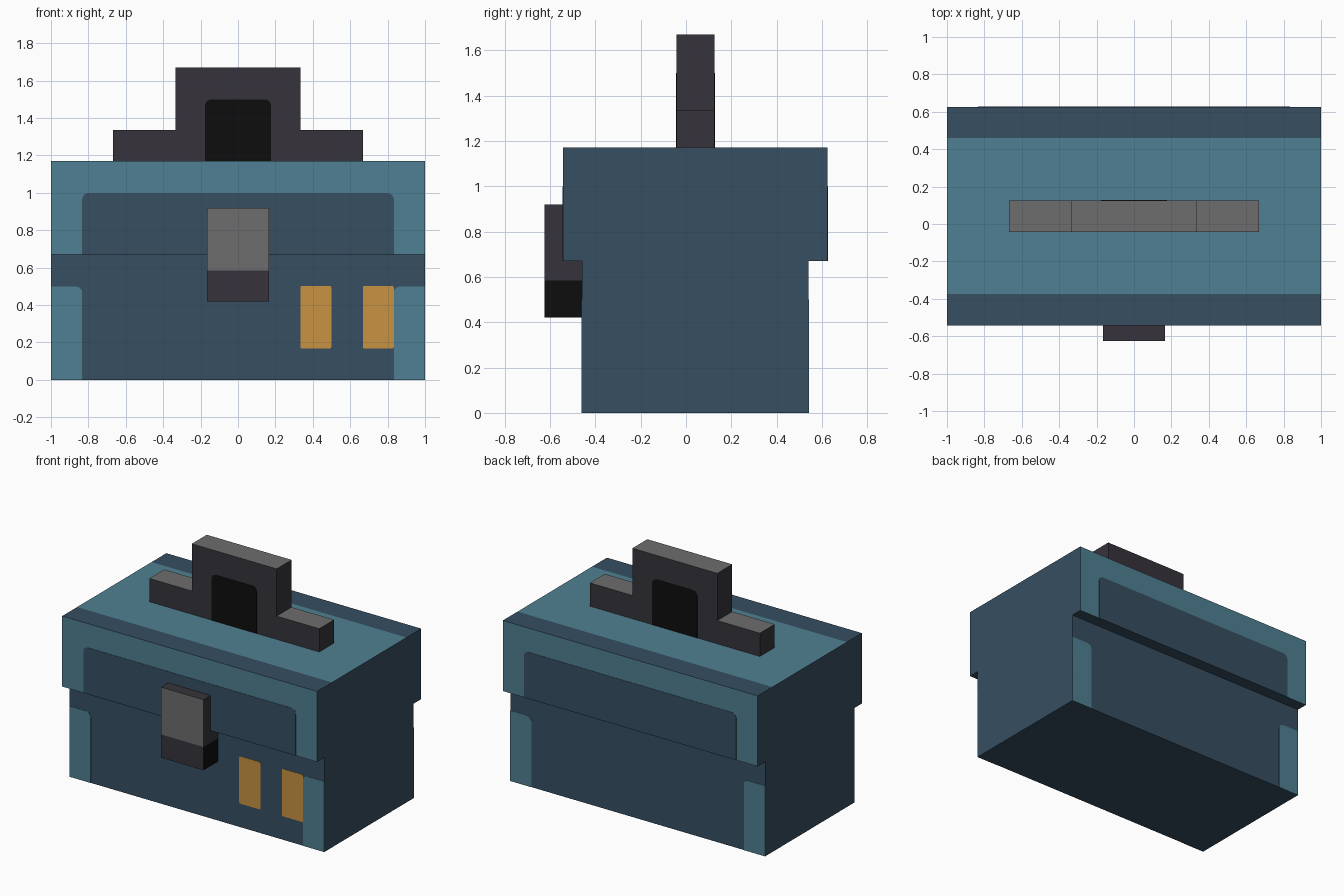
import bpy, bmesh, math

if "Cube" in bpy.data.objects:
    bpy.data.objects.remove(bpy.data.objects["Cube"])


def colour(name, r, g, b):
    """Flat material from display values, converted to linear."""
    m = bpy.data.materials.new(name)
    lin = [((c / 255 + 0.055) / 1.055) ** 2.4 if c > 10 else c / 255 / 12.92 for c in (r, g, b)]
    m.diffuse_color = (*lin, 1)
    m.use_nodes = True
    m.node_tree.nodes["Principled BSDF"].inputs["Base Color"].default_value = m.diffuse_color
    return m


NAVY = colour("navy", 54, 78, 97)
TEAL = colour("teal", 80, 128, 147)
GREY = colour("grey", 109, 109, 109)
DARK = colour("dark_grey", 54, 52, 59)
BLACK = colour("black", 13, 13, 13)
ORANGE = colour("orange", 200, 147, 68)


def finish(name, bm, mats, rule=None):
    """Turn a bmesh into an object; rule picks a material per face."""
    bmesh.ops.recalc_face_normals(bm, faces=bm.faces)
    bm.normal_update()
    if rule:
        for f in bm.faces:
            f.material_index = rule(f.normal, f.calc_center_median())
    me = bpy.data.meshes.new(name)
    bm.to_mesh(me)
    bm.free()
    for m in mats:
        me.materials.append(m)
    ob = bpy.data.objects.new(name, me)
    bpy.context.collection.objects.link(ob)
    return ob


def prism(outline, y0, y1):
    """Extrude an x-z outline from y0 to y1."""
    bm = bmesh.new()
    face = bm.faces.new([bm.verts.new((x, y0, z)) for x, z in outline])
    geo = bmesh.ops.extrude_face_region(bm, geom=[face])["geom"]
    verts = [v for v in geo if isinstance(v, bmesh.types.BMVert)]
    bmesh.ops.translate(bm, verts=verts, vec=(0, y1 - y0, 0))
    return bm


def rect(x0, x1, z0, z1):
    return [(x0, z0), (x1, z0), (x1, z1), (x0, z1)]


def rounded(x0, x1, z0, z1, radii):
    """Rectangle with radii for bottom-left, bottom-right, top-right, top-left."""
    pts = []
    for k, ((x, z), r) in enumerate(zip(rect(x0, x1, z0, z1), radii)):
        if r == 0:
            pts.append((x, z))
            continue
        cx = x + r * (1 if k in (0, 3) else -1)
        cz = z + r * (1 if k in (0, 1) else -1)
        for i in range(5):
            a = math.radians(180 + 90 * k + 22.5 * i)
            pts.append((cx + r * math.cos(a), cz + r * math.sin(a)))
    return pts


def cut(bm, co, no):
    bmesh.ops.bisect_plane(bm, geom=bm.verts[:] + bm.edges[:] + bm.faces[:],
                           plane_co=co, plane_no=no)


def plate(name, outline, y, side, mat):
    """Thin painted panel on a face at y, facing side (-1 front, 1 back)."""
    finish(name, prism(outline, y - side * 0.002, y + side * 0.002), [mat])


# Lower box
finish("body", prism(rect(-1, 1, 0, 0.67), -0.46, 0.54), [NAVY])

# Lid: teal front, back and middle of the top
lid = prism(rect(-1, 1, 0.67, 1.17), -0.542, 0.625)
cut(lid, (0, -0.375, 0), (0, 1, 0))
cut(lid, (0, 0.46, 0), (0, 1, 0))
finish("lid", lid, [NAVY, TEAL], lambda n, c: int(
    abs(n.y) > 0.5 or (n.z > 0.5 and -0.375 < c.y < 0.46)))

# Painted panels on the front and back
for label, side, body_y, lid_y in (("front", -1, -0.46, -0.542), ("back", 1, 0.54, 0.625)):
    plate(f"lid_panel_{label}", rounded(-0.833, 0.833, 0.67, 1.0, (0, 0, 0.035, 0.035)),
          lid_y, side, NAVY)
    plate(f"corner_left_{label}", rounded(-1, -0.833, 0, 0.5, (0, 0, 0.035, 0)),
          body_y, side, TEAL)
    plate(f"corner_right_{label}", rounded(0.833, 1, 0, 0.5, (0, 0, 0, 0.035)),
          body_y, side, TEAL)

# Orange labels on the front
for i, x in enumerate((0.333, 0.667)):
    plate(f"label_{i + 1}", rounded(x, x + 0.166, 0.167, 0.503, [0.01] * 4), -0.46, -1, ORANGE)

# Latch: grey upper front, dark lower front, black lower sides
latch = prism(rect(-0.167, 0.167, 0.42, 0.92), -0.625, -0.46)
cut(latch, (0, 0, 0.585), (0, 0, 1))


def latch_rule(n, c):
    if c.z > 0.585:
        return 1 if n.y < -0.5 else 0
    return 0 if n.y < -0.5 else 2


finish("latch", latch, [DARK, GREY, BLACK], latch_rule)

# Stepped handle with grey tops and a black painted opening
half = [(0.667, 1.17), (0.667, 1.335), (0.333, 1.335), (0.333, 1.67)]
handle = prism(half + [(-x, z) for x, z in reversed(half)], -0.042, 0.125)
finish("handle", handle, [DARK, GREY], lambda n, c: int(n.z > 0.5))
for label, side, y in (("front", -1, -0.042), ("back", 1, 0.125)):
    plate(f"handle_opening_{label}", rounded(-0.177, 0.177, 1.17, 1.5, (0, 0, 0.035, 0.035)),
          y, side, BLACK)
